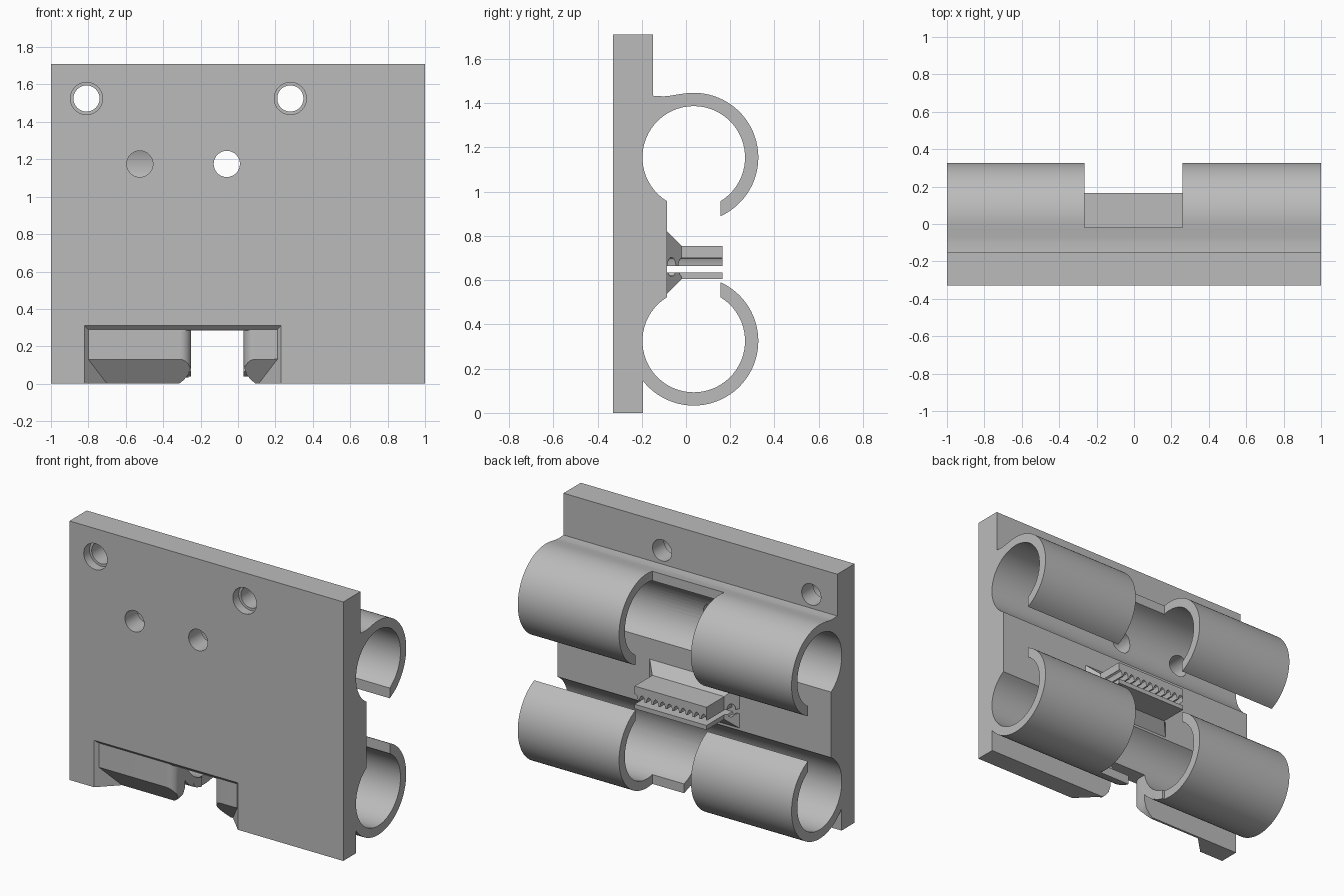
import bpy, bmesh
from math import cos, sin, acos, radians, degrees, pi
from mathutils import Vector, Matrix

cube = bpy.data.objects.get("Cube")
if cube:
    bpy.data.objects.remove(cube)

grey = bpy.data.materials.new("plain grey")
grey.use_nodes = True
grey.diffuse_color = (0.5, 0.5, 0.5, 1)
grey.node_tree.nodes["Principled BSDF"].inputs["Base Color"].default_value = (0.5, 0.5, 0.5, 1)


def finish(name, bm):
    bmesh.ops.recalc_face_normals(bm, faces=bm.faces)
    mesh = bpy.data.meshes.new(name)
    bm.to_mesh(mesh)
    bm.free()
    mesh.materials.append(grey)
    obj = bpy.data.objects.new(name, mesh)
    bpy.context.collection.objects.link(obj)
    return obj


def prism(name, points, axis, lo, hi):
    """Extrude a 2D outline along one axis; points use the other two axes in order."""
    bm = bmesh.new()
    verts = []
    for p in points:
        co = list(p)
        co.insert(axis, lo)
        verts.append(bm.verts.new(co))
    face = bm.faces.new(verts)
    grown = bmesh.ops.extrude_face_region(bm, geom=[face])["geom"]
    move = Vector((0, 0, 0))
    move[axis] = hi - lo
    bmesh.ops.translate(bm, vec=move, verts=[g for g in grown if isinstance(g, bmesh.types.BMVert)])
    return finish(name, bm)


def box(name, x, y, z):
    return prism(name, [(x[0], y[0]), (x[1], y[0]), (x[1], y[1]), (x[0], y[1])], 2, *z)


def frustum(name, y0, rect0, y1, rect1):
    """Loft between two x-z rectangles (x0, x1, z0, z1)."""
    bm = bmesh.new()
    for y, (a, b, c, d) in ((y0, rect0), (y1, rect1)):
        for x, z in ((a, c), (b, c), (b, d), (a, d)):
            bm.verts.new((x, y, z))
    bmesh.ops.convex_hull(bm, input=bm.verts)
    bmesh.ops.dissolve_limit(bm, angle_limit=0.01, verts=bm.verts, edges=bm.edges)
    return finish(name, bm)


def rods(name, spots, radius, y0, y1, tall=1, sides=48):
    """Cylinders running along y at each (x, z)."""
    bm = bmesh.new()
    for x, z in spots:
        place = (Matrix.Translation((x, (y0 + y1) / 2, z)) @ Matrix.Diagonal((1, 1, tall, 1))
                 @ Matrix.Rotation(pi / 2, 4, "X"))
        bmesh.ops.create_cone(bm, cap_ends=True, segments=sides, radius1=radius,
                              radius2=radius, depth=y1 - y0, matrix=place)
    return finish(name, bm)


def combine(target, tool, operation="DIFFERENCE"):
    mod = target.modifiers.new("combine", "BOOLEAN")
    mod.operation, mod.solver, mod.object = operation, "EXACT", tool
    bpy.context.view_layer.objects.active = target
    bpy.ops.object.modifier_apply(modifier=mod.name)
    bpy.data.objects.remove(tool)


def arc(cy, cz, r, start, end, n=48):
    return [(cy + r * cos(radians(start + (end - start) * i / n)),
             cz + r * sin(radians(start + (end - start) * i / n))) for i in range(n + 1)]


# Back plate and two open tube clips as one side profile
OUT, INN, CY, LOW, HIGH = 0.292, 0.232, 0.035, 0.325, 1.155
lip_out = degrees(acos(0.12 / OUT))
lip_in = degrees(acos(0.12 / INN))
foot = degrees(acos(-0.23 / OUT))
profile = [(-0.33, 0), (-0.195, 0)]
profile += arc(CY, LOW, OUT, -foot, lip_out)
profile += arc(CY, LOW, INN, lip_in, -180 - lip_in)
profile += arc(CY, HIGH, INN, 180 + lip_in, -lip_in)
profile += arc(CY, HIGH, OUT, -lip_out, 96)
profile += [(-0.03, 1.441), (-0.07, 1.434), (-0.1, 1.431), (-0.15, 1.434),
            (-0.15, 1.71), (-0.33, 1.71)]
body = prism("carriage_body", profile, 0, -1, 1)

# Gap that splits each clip into a left and right half
combine(body, box("gap_cutter", (-0.265, 0.26), (-0.02, 0.5), (-0.1, 1.65)))

# Front pocket with sloped walls and a deeper sloped bottom
combine(body, frustum("pocket_cutter", -0.35, (-0.84, 0.25, -0.2, 0.33),
                      -0.31, (-0.80, 0.21, -0.2, 0.29)))
combine(body, frustum("slope_cutter", -0.33, (-0.82, 0.23, -0.2, 0.156),
                      -0.21, (-0.70, 0.11, -0.2, 0)))

# Window through the pocket, with rounded front edges and flared foot
plan = [(-0.31, -0.4)] + arc(-0.31, -0.25, 0.06, -90, 0, 10) + [(-0.25, 0.1), (0.03, 0.1)]
plan += arc(0.09, -0.25, 0.06, 180, 270, 10) + [(0.09, -0.4)]
combine(body, prism("window_cutter", plan, 2, -0.1, 0.285))
flare = [(-0.34, -0.02), (-0.29, 0.02), (-0.265, 0.05), (-0.25, 0.1),
         (0.03, 0.1), (0.045, 0.05), (0.07, 0.02), (0.12, -0.02)]
combine(body, prism("flare_cutter", flare, 1, -0.4, -0.1))

# Screw holes, the upper pair counterbored from the front
upper = [(-0.81, 1.525), (0.28, 1.525)]
combine(body, rods("upper_hole_cutter", upper, 0.07, -0.5, 0))
combine(body, rods("counterbore_cutter", upper, 0.086, -0.5, -0.27))
combine(body, rods("lower_hole_cutter", [(-0.525, 1.175), (-0.06, 1.175)], 0.07, -0.5, 0))

# Belt clamp: flared base, two jaws, slot and teeth
clamp = frustum("belt_clamp", -0.085, (-0.33, 0.325, 0.54, 0.82),
                -0.02, (-0.265, 0.26, 0.605, 0.755))
combine(clamp, box("jaw", (-0.265, 0.26), (-0.04, 0.165), (0.605, 0.755)), "UNION")
combine(clamp, box("slot_cutter", (-0.5, 0.5), (-0.2, 0.3), (0.635, 0.665)))
teeth = [(0.305 - 0.05 * i, 0.66) for i in range(13)]
combine(clamp, rods("teeth_cutter", teeth, 0.02, -0.2, 0.3, 2.2, 12))
# Keep the jaw below the slot smooth
combine(clamp, box("lower_base", (-0.265, 0.26), (-0.085, 0.165), (0.605, 0.635)), "UNION")

for obj in (body, clamp):
    bpy.ops.object.select_all(action="DESELECT")
    obj.select_set(True)
    bpy.context.view_layer.objects.active = obj
    bpy.ops.object.shade_smooth_by_angle(angle=radians(25))
